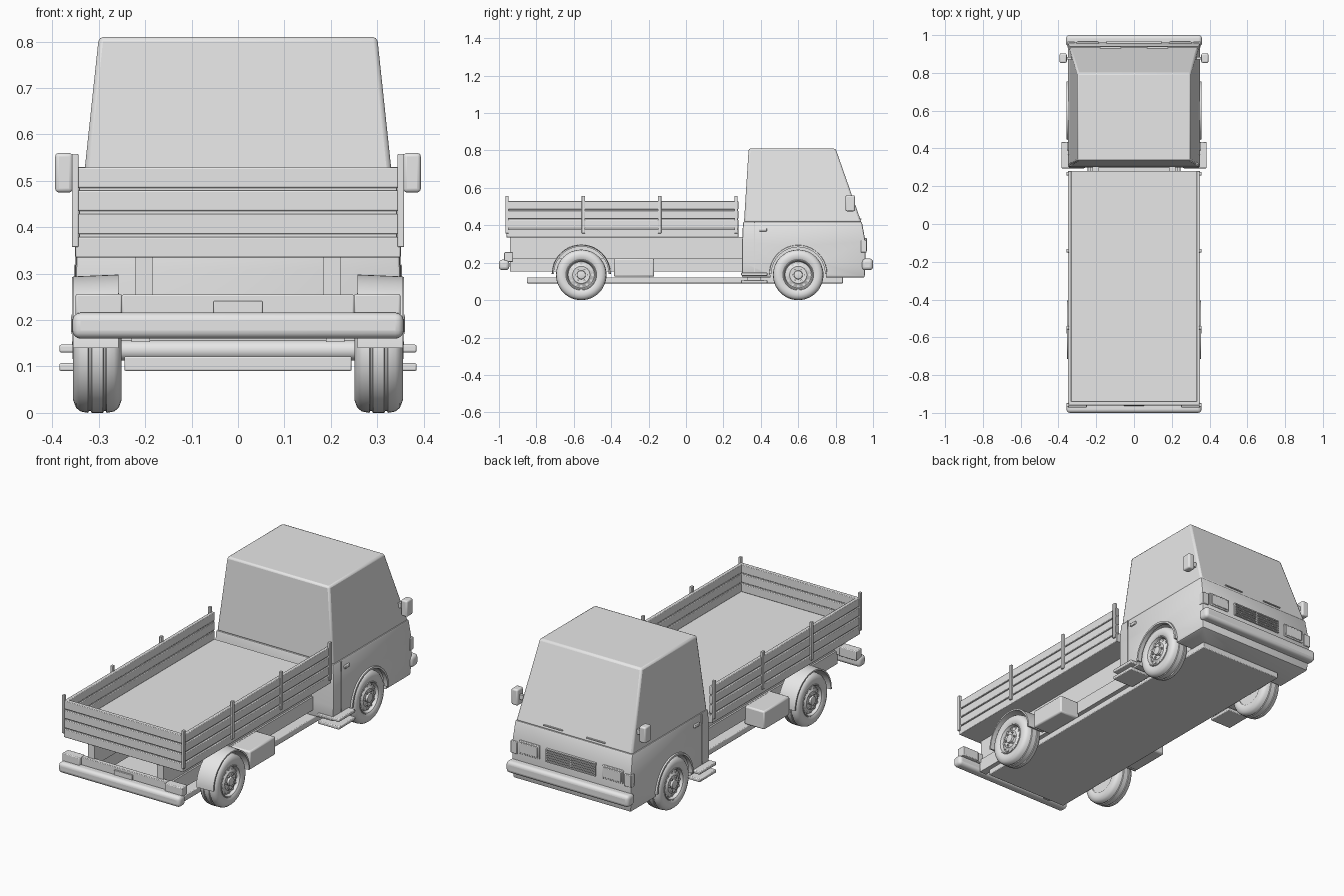
import bpy, bmesh, math
from mathutils import Matrix, Vector

if "Cube" in bpy.data.objects:
    bpy.data.objects.remove(bpy.data.objects["Cube"], do_unlink=True)

grey = bpy.data.materials.new("light_grey")
grey.use_nodes = True
grey.diffuse_color = (0.8, 0.8, 0.8, 1)
grey.node_tree.nodes["Principled BSDF"].inputs["Base Color"].default_value = (0.8, 0.8, 0.8, 1)
SIDES = (("left", 1), ("right", -1))
parts = []


def finish(name, bm, bevel=0, segments=2):
    bmesh.ops.recalc_face_normals(bm, faces=bm.faces)
    mesh = bpy.data.meshes.new(name)
    bm.to_mesh(mesh)
    bm.free()
    mesh.materials.append(grey)
    ob = bpy.data.objects.new(name, mesh)
    bpy.context.collection.objects.link(ob)
    if bevel:
        mod = ob.modifiers.new("soft_edges", "BEVEL")
        mod.width, mod.segments = bevel, segments
    parts.append(ob)
    return ob


def box(name, x, y, z, bevel=0, segments=2):
    """Box from (low, high) ranges."""
    bm = bmesh.new()
    bmesh.ops.create_cube(bm, size=1)
    for v in bm.verts:
        v.co = [(r[0] + r[1]) / 2 + c * (r[1] - r[0]) for r, c in zip((x, y, z), v.co)]
    return finish(name, bm, bevel, segments)


def span(s, a, b):
    """Range of x on one side of the model."""
    return (a, b) if s > 0 else (-b, -a)


def loft(name, rings, bevel):
    """Rectangular rings given as (z, half width, back, front)."""
    bm = bmesh.new()
    loops = [[bm.verts.new(p) for p in ((-w, b, z), (w, b, z), (w, f, z), (-w, f, z))]
             for z, w, b, f in rings]
    for lo, hi in zip(loops, loops[1:]):
        for i in range(4):
            j = (i + 1) % 4
            bm.faces.new((lo[i], lo[j], hi[j], hi[i]))
    bm.faces.new(loops[0])
    bm.faces.new(loops[-1])
    return finish(name, bm, bevel)


def lathe(name, profile, s, y, z, steps=48, angle=2 * math.pi, closed=False):
    """Turn (x, radius) points about an axle parallel to x."""
    bm = bmesh.new()
    vs = [bm.verts.new((s * x, y + r, z)) for x, r in profile]
    edges = [bm.edges.new(p) for p in zip(vs, vs[1:])]
    if closed:
        edges.append(bm.edges.new((vs[-1], vs[0])))
    bmesh.ops.spin(bm, geom=vs + edges, cent=(0, y, z), axis=(1, 0, 0),
                   angle=angle, steps=steps)
    bmesh.ops.remove_doubles(bm, verts=bm.verts, dist=0.0001)
    if closed:
        bmesh.ops.holes_fill(bm, edges=[e for e in bm.edges if e.is_boundary])
    return finish(name, bm)


def discs(name, s, x, y, z, ring, radius, depth, count, sides=8):
    """Circle of small studs facing sideways."""
    bm = bmesh.new()
    for i in range(count):
        a = 2 * math.pi * i / count
        m = (Matrix.Translation((s * x, y + ring * math.cos(a), z + ring * math.sin(a)))
             @ Matrix.Rotation(math.pi / 2, 4, "Y"))
        bmesh.ops.create_cone(bm, cap_ends=True, segments=sides, radius1=radius,
                              radius2=radius, depth=depth, matrix=m)
    return finish(name, bm)


FRONT, REAR, AXLE = 0.60, -0.56, 0.135

# Cab body and upper cab
body = loft("cab_body", [(0.12, 0.345, 0.30, 0.955), (0.20, 0.35, 0.30, 0.96),
                         (0.31, 0.35, 0.30, 0.96), (0.42, 0.345, 0.305, 0.94)], 0.008)
loft("cab_top", [(0.415, 0.342, 0.31, 0.938), (0.81, 0.30, 0.335, 0.80)], 0.01)

# Wheel openings in the cab
for side, s in SIDES:
    cutter = discs("arch_cutter", s, 0.34, FRONT, AXLE + 0.005, 0, 0.15, 0.2, 1, 48)
    cutter.hide_render = True
    parts.remove(cutter)
    mod = body.modifiers.new("arch", "BOOLEAN")
    mod.operation, mod.solver, mod.object = "DIFFERENCE", "EXACT", cutter
bpy.context.view_layer.objects.active = body
for name in [m.name for m in body.modifiers]:
    bpy.ops.object.modifier_apply(modifier=name)
for ob in [o for o in bpy.data.objects if o.name.startswith("arch_cutter")]:
    bpy.data.objects.remove(ob, do_unlink=True)

# Grille, number plate and bumpers
box("grille_back", (-0.145, 0.145), (0.95, 0.963), (0.262, 0.33))
for i in range(6):
    z = 0.262 + i * 0.0125
    box("grille_bar", (-0.145, 0.145), (0.95, 0.969), (z, z + 0.006))
for x in (-0.145, -0.003, 0.139):
    box("grille_post", (x, x + 0.006), (0.95, 0.969), (0.262, 0.33))
box("front_bumper", (-0.36, 0.36), (0.94, 1.0), (0.16, 0.222), 0.018, 4)
box("rear_bumper", (-0.357, 0.357), (-1.0, -0.945), (0.16, 0.216), 0.018, 4)
box("rear_beam", (-0.25, 0.25), (-0.955, -0.93), (0.205, 0.255), 0.003)
box("number_plate", (-0.053, 0.053), (-0.963, -0.95), (0.214, 0.241), 0.002)

# Chassis
box("chassis_plate", (-0.245, 0.245), (-0.85, 0.84), (0.09, 0.122), 0.004)
for y in (FRONT, REAR):
    ob = discs("axle", 1, 0, y, AXLE, 0, 0.022, 0.56, 1, 16)

# Load bed
box("bed_floor", (-0.337, 0.337), (-0.945, 0.28), (0.335, 0.385))
box("tailgate_panel", (-0.342, 0.342), (-0.952, -0.944), (0.34, 0.525))
for i in range(4):
    z = 0.335 + i * 0.05
    box("tailgate_slat", (-0.35, 0.35), (-0.96, -0.938), (z, z + 0.044), 0.003)

for side, s in SIDES:
    # Side boards and their posts
    box(side + "_side_panel", span(s, 0.336, 0.343), (-0.945, 0.277), (0.34, 0.525))
    for i in range(4):
        z = 0.335 + i * 0.05
        box(side + "_side_slat", span(s, 0.332, 0.35), (-0.955, 0.28), (z, z + 0.044), 0.003)
    for i in range(4):
        y = -0.957 + i * 0.408
        box(side + "_post", span(s, 0.344, 0.358), (y - 0.009, y + 0.009), (0.357, 0.558), 0.002)

    # Frame rails, tank and steps
    box(side + "_upper_rail", span(s, 0.184, 0.221), (-0.94, 0.31), (0.22, 0.337))
    box(side + "_lower_rail", span(s, 0.19, 0.23), (-0.94, 0.31), (0.153, 0.223))
    box(side + "_tank", span(s, 0.22, 0.34), (-0.385, -0.17), (0.125, 0.222), 0.008)
    box(side + "_lower_step", span(s, 0.26, 0.385), (0.295, 0.435), (0.09, 0.107), 0.004)
    box(side + "_upper_step", span(s, 0.26, 0.385), (0.295, 0.435), (0.13, 0.147), 0.004)
    box(side + "_step_bracket", span(s, 0.27, 0.30), (0.33, 0.40), (0.10, 0.14))

    # Lamps
    box(side + "_tail_lamp", span(s, 0.25, 0.35), (-0.972, -0.925), (0.205, 0.256), 0.004)
    box(side + "_headlamp_frame", span(s, 0.185, 0.305), (0.95, 0.965), (0.262, 0.332), 0.003)
    box(side + "_headlamp", span(s, 0.193, 0.297), (0.95, 0.969), (0.27, 0.324), 0.003)
    box(side + "_indicator", span(s, 0.315, 0.353), (0.935, 0.966), (0.255, 0.32), 0.003)

    # Mirror, wiper, door seam and handle
    box(side + "_mirror", span(s, 0.356, 0.394), (0.853, 0.903), (0.475, 0.56), 0.008, 3)
    box(side + "_mirror_arm", span(s, 0.30, 0.36), (0.87, 0.885), (0.505, 0.53))
    box(side + "_wiper", span(s, 0.07, 0.18), (0.928, 0.939), (0.432, 0.437))
    box(side + "_door_seam", span(s, 0.34, 0.3515), (0.364, 0.368), (0.15, 0.415))
    box(side + "_door_handle", span(s, 0.34, 0.356), (0.39, 0.432), (0.368, 0.384), 0.003)

    # Mudguards
    lathe(side + "_front_arch", [(0.335, 0.143), (0.358, 0.143), (0.358, 0.153), (0.335, 0.157)],
          s, FRONT, AXLE + 0.005, 32, math.pi, True)
    lathe(side + "_rear_mudguard", [(0.258, 0.146), (0.355, 0.146), (0.355, 0.154), (0.258, 0.158)],
          s, REAR, AXLE + 0.005, 32, math.pi, True)

    # Wheels
    for end, y in (("front", FRONT), ("rear", REAR)):
        half = [(0.0, 0.135), (0.012, 0.135), (0.014, 0.131), (0.018, 0.131), (0.02, 0.135),
                (0.036, 0.132), (0.046, 0.124), (0.052, 0.108), (0.05, 0.09), (0.046, 0.082)]
        tyre = [(0.303 - x, r) for x, r in reversed(half)] + [(0.303 + x, r) for x, r in half[1:]]
        lathe(f"{side}_{end}_tyre", tyre, s, y, AXLE)
        rim = [(0.262, 0), (0.262, 0.083), (0.348, 0.083), (0.352, 0.08), (0.35, 0.076),
               (0.334, 0.07), (0.342, 0.05), (0.346, 0.046), (0.344, 0.024),
               (0.355, 0.022), (0.357, 0.016), (0.357, 0)]
        lathe(f"{side}_{end}_rim", rim, s, y, AXLE)
        discs(f"{side}_{end}_vents", s, 0.337, y, AXLE, 0.06, 0.007, 0.008, 12)
        discs(f"{side}_{end}_wheel_nuts", s, 0.347, y, AXLE, 0.035, 0.005, 0.012, 6, 6)

# Smooth shading with sharp edges kept
bpy.ops.object.select_all(action="DESELECT")
for ob in parts:
    ob.select_set(True)
bpy.context.view_layer.objects.active = body
bpy.ops.object.shade_smooth_by_angle(angle=math.radians(35))
